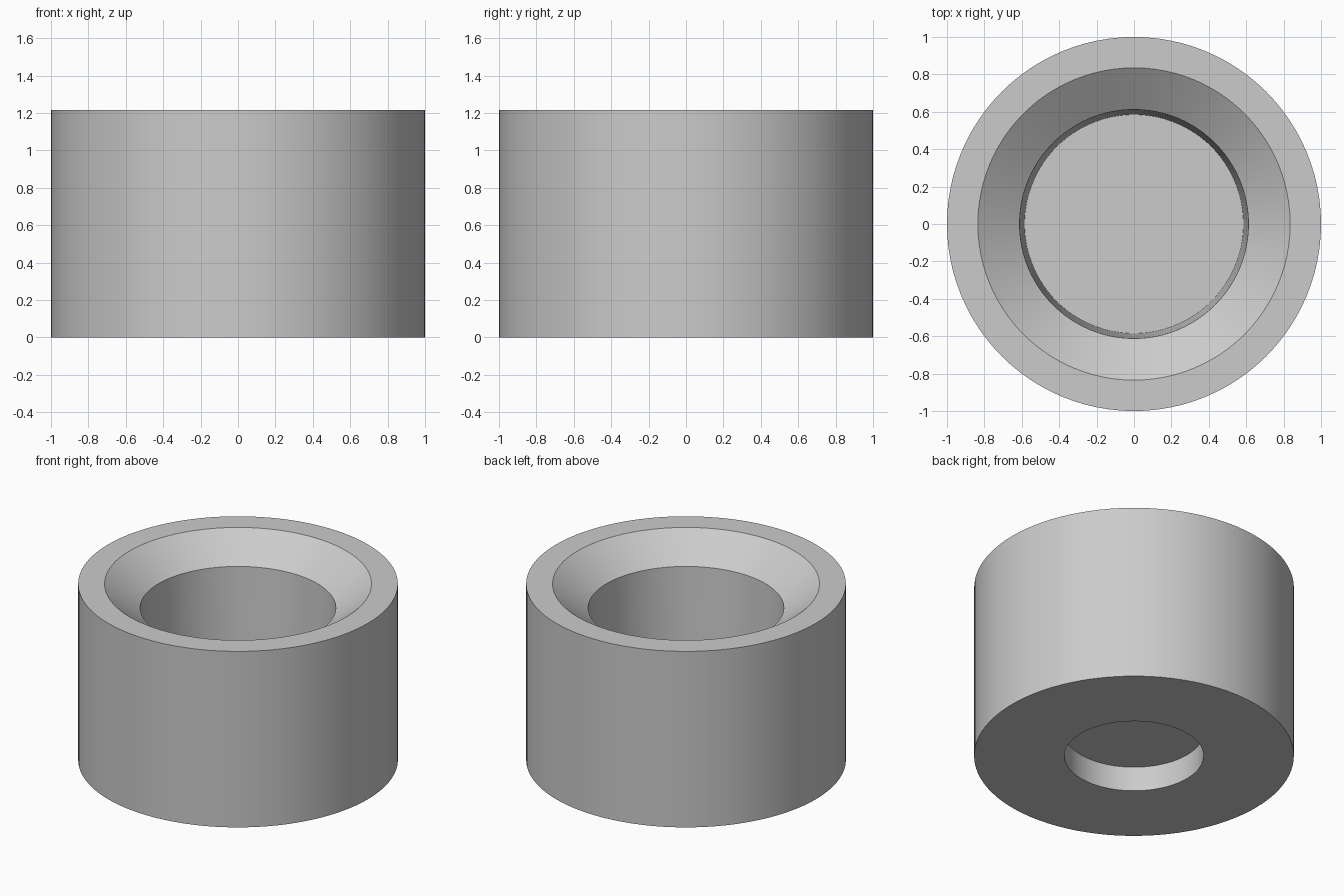
import bpy, bmesh, math

cube = bpy.data.objects.get("Cube")
if cube:
    bpy.data.objects.remove(cube, do_unlink=True)

SEGMENTS = 96

# Single flat grey
grey = bpy.data.materials.new("light grey")
grey.use_nodes = True
colour = (0.6, 0.6, 0.6, 1)
grey.diffuse_color = colour
grey.node_tree.nodes["Principled BSDF"].inputs["Base Color"].default_value = colour

# Half section (radius, height): base recess, outer wall, chamfered mouth, tapered bore
profile = [
    (0, 0.17), (0.435, 0.17), (0.435, 0),
    (1, 0), (1, 1.215),
    (0.835, 1.215), (0.612, 1.05),
    (0.585, 0.35), (0, 0.35),
]

# Revolve the section into a closed solid
bm = bmesh.new()
verts = [bm.verts.new((r, 0, z)) for r, z in profile]
edges = [bm.edges.new(pair) for pair in zip(verts, verts[1:])]
bmesh.ops.spin(bm, geom=verts + edges, cent=(0, 0, 0), axis=(0, 0, 1),
               angle=math.tau, steps=SEGMENTS, use_merge=True)
bmesh.ops.remove_doubles(bm, verts=bm.verts, dist=0.0001)
bmesh.ops.recalc_face_normals(bm, faces=bm.faces)

mesh = bpy.data.meshes.new("cup_body")
bm.to_mesh(mesh)
bm.free()
mesh.materials.append(grey)
body = bpy.data.objects.new("cup_body", mesh)
bpy.context.collection.objects.link(body)

# Smooth walls with crisp rims
bpy.ops.object.select_all(action='DESELECT')
body.select_set(True)
bpy.context.view_layer.objects.active = body
bpy.ops.object.shade_smooth_by_angle(angle=math.radians(30))
